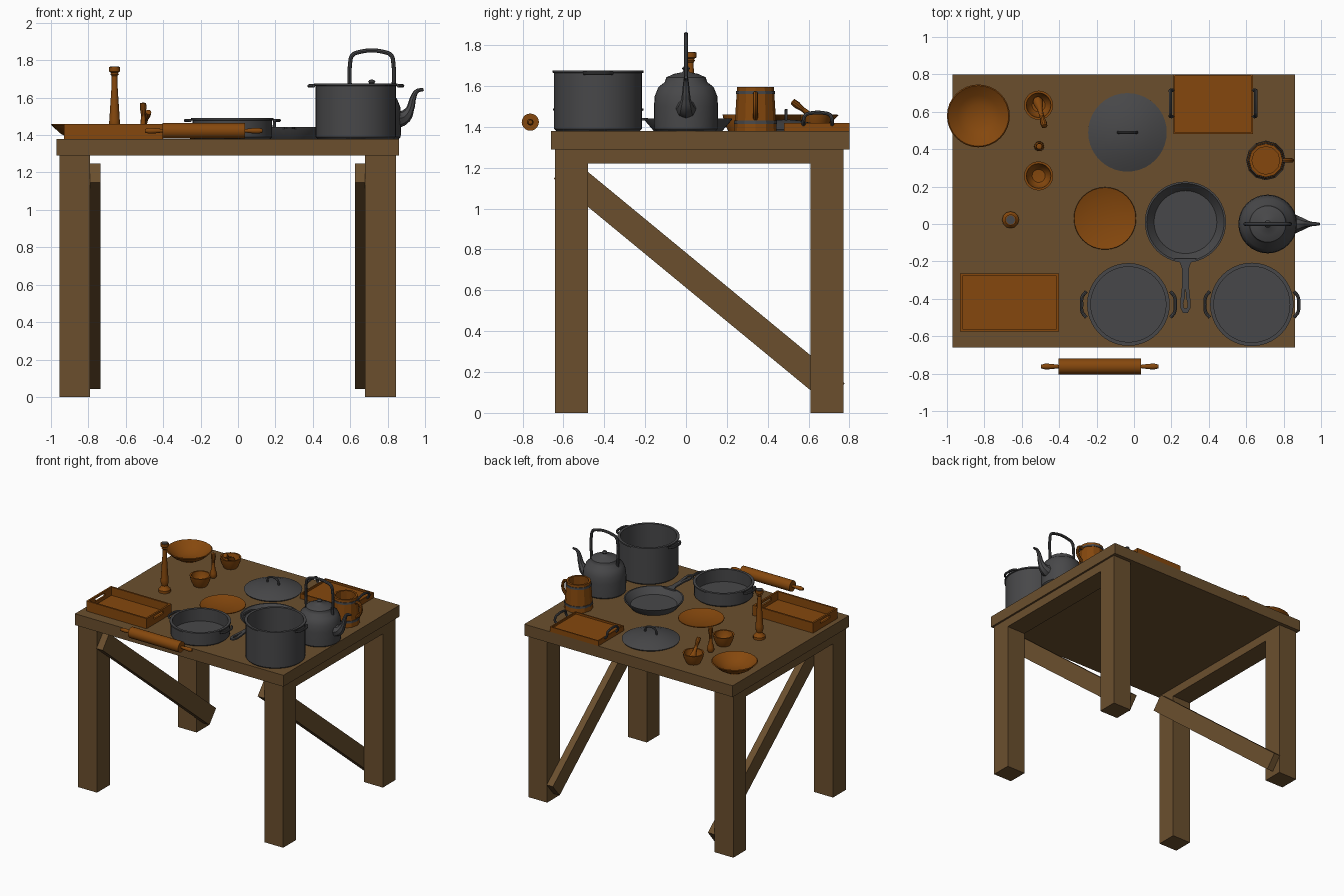
import bpy, bmesh, math
from mathutils import Vector, Matrix

old = bpy.data.objects.get("Cube")
if old:
    bpy.data.objects.remove(old, do_unlink=True)


def material(name, rgb):
    m = bpy.data.materials.new(name)
    m.use_nodes = True
    m.diffuse_color = (*rgb, 1)
    m.node_tree.nodes["Principled BSDF"].inputs["Base Color"].default_value = (*rgb, 1)
    return m


TABLE = material("table_brown", (0.145, 0.078, 0.027))
WOOD = material("orange_wood", (0.235, 0.064, 0.004))
METAL = material("grey_metal", (0.064, 0.064, 0.067))
TOP = 1.38  # table surface height


def finish(name, mesh, mat, smooth=True):
    mesh.materials.clear()
    mesh.materials.append(mat)
    ob = bpy.data.objects.new(name, mesh)
    bpy.context.collection.objects.link(ob)
    if smooth:
        bpy.ops.object.select_all(action="DESELECT")
        ob.select_set(True)
        bpy.context.view_layer.objects.active = ob
        bpy.ops.object.shade_smooth_by_angle(angle=math.radians(35))
    return ob


def from_bmesh(name, bm, mat, smooth=True):
    bmesh.ops.recalc_face_normals(bm, faces=bm.faces)
    mesh = bpy.data.meshes.new(name)
    bm.to_mesh(mesh)
    bm.free()
    return finish(name, mesh, mat, smooth)


def box(name, lo, hi, mat):
    lo, hi = Vector(lo), Vector(hi)
    bm = bmesh.new()
    bmesh.ops.create_cube(bm, size=1, matrix=Matrix.Translation((lo + hi) / 2) @ Matrix.Diagonal((*(hi - lo), 1)))
    return from_bmesh(name, bm, mat, False)


def lathe(name, profile, at, mat, segs=32, smooth=True):
    """Spin a profile of (radius, height) pairs around z."""
    bm = bmesh.new()
    vs = [bm.verts.new((r, 0, z)) for r, z in profile]
    edges = [bm.edges.new(p) for p in zip(vs, vs[1:])]
    bmesh.ops.spin(bm, geom=vs + edges, axis=(0, 0, 1), cent=(0, 0, 0),
                   angle=math.tau, steps=segs, use_duplicate=False)
    bmesh.ops.remove_doubles(bm, verts=bm.verts, dist=0.0005)
    ob = from_bmesh(name, bm, mat, smooth)
    ob.location = at
    return ob


def tube(name, pts, radius, mat, taper=None, cyclic=False):
    """Sweep a round section along a smooth path."""
    cu = bpy.data.curves.new(name, "CURVE")
    cu.dimensions = "3D"
    cu.bevel_depth, cu.bevel_resolution, cu.resolution_u = radius, 2, 5
    cu.use_fill_caps = True
    sp = cu.splines.new("BEZIER")
    sp.bezier_points.add(len(pts) - 1)
    sp.use_cyclic_u = cyclic
    for i, (bp, p) in enumerate(zip(sp.bezier_points, pts)):
        bp.co = p
        bp.handle_left_type = bp.handle_right_type = "AUTO"
        bp.radius = taper[i] if taper else 1
    tmp = bpy.data.objects.new(name + "_path", cu)
    bpy.context.collection.objects.link(tmp)
    deps = bpy.context.evaluated_depsgraph_get()
    mesh = bpy.data.meshes.new_from_object(tmp.evaluated_get(deps))
    bpy.data.objects.remove(tmp, do_unlink=True)
    return finish(name, mesh, mat)


# Table: top, legs, side rails and diagonal braces
box("table_top", (-0.97, -0.66, 1.29), (0.86, 0.80, TOP), TABLE)
for side, x0, x1, bx in (("right", -0.955, -0.79, -0.763), ("left", 0.68, 0.845, 0.652)):
    for end, y0, y1 in (("front", -0.64, -0.48), ("back", 0.61, 0.77)):
        box(f"{end}_{side}_leg", (x0, y0, 0), (x1, y1, 1.29), TABLE)
    box(f"{side}_rail", (x0, -0.48, 1.22), (x1, 0.61, 1.29), TABLE)
    brace = box(f"{side}_brace", (-0.027, -0.868, -0.066), (0.027, 0.868, 0.066), TABLE)
    brace.location = (bx, 0.065, 0.645)
    brace.rotation_euler.x = -math.radians(39.5)

# Cooking pots with a pair of side handles
for name, x, r, h in (("tall_pot", 0.63, 0.215, 0.295), ("shallow_pot", -0.03, 0.213, 0.11)):
    y = -0.43
    lathe(name, [(0, 0), (r - 0.01, 0), (r, 0.01), (r, h - 0.012), (r + 0.008, h - 0.01), (r + 0.008, h),
                 (r - 0.012, h), (r - 0.012, 0.012), (0, 0.012)], (x, y, TOP), METAL, 40)
    for s in (-1, 1):
        z = TOP + h - 0.012
        ring = [(0.19, -0.08), (0.225, -0.07), (0.247, -0.04), (0.25, 0), (0.247, 0.04), (0.225, 0.07), (0.19, 0.08)]
        tube(f"{name}_handle", [(x + s * a, y + b, z) for a, b in ring[1:-1]], 0.009, METAL)

# Pot lid with arched grip
lathe("pot_lid", [(0, 0), (0.205, 0), (0.21, 0.008), (0.19, 0.016), (0.13, 0.038), (0.06, 0.052), (0, 0.056)],
      (-0.035, 0.49, TOP), METAL, 40)
tube("lid_grip", [(-0.085, 0.49, 1.425), (-0.08, 0.49, 1.46), (-0.06, 0.49, 1.476), (-0.01, 0.49, 1.476),
                  (0.01, 0.49, 1.46), (0.015, 0.49, 1.425)], 0.008, METAL)

# Frying pan and its handle with a hanging eye
px, py = 0.275, 0.01
lathe("frying_pan", [(0, 0), (0.168, 0), (0.215, 0.055), (0.217, 0.062), (0.207, 0.062), (0.168, 0.012), (0, 0.012)],
      (px, py, TOP), METAL, 40)
bm = bmesh.new()
half = [(0.06, -0.195), (0.03, -0.215), (0.018, -0.25), (0.018, -0.34), (0.027, -0.42), (0.026, -0.46), (0.013, -0.485)]
eye = [(0.003, -0.40), (0.005, -0.41), (0.008, -0.42), (0.012, -0.435), (0.013, -0.445), (0.01, -0.457), (0.003, -0.463)]
outer = [bm.verts.new((px + a, py + b, 1.432)) for a, b in half]
inner = [bm.verts.new((px + a, py + b, 1.432)) for a, b in
         [(0, -0.195), (0, -0.26), (0, -0.34)] + eye[:1] + eye[3:4] + eye[5:6] + [(0, -0.463), (0, -0.485)]]
for i in range(6):
    bm.faces.new((outer[i], outer[i + 1], inner[i + 1], inner[i]))
bm.faces.new((outer[6], inner[7], inner[6]))
bmesh.ops.mirror(bm, geom=bm.verts[:] + bm.edges[:] + bm.faces[:], axis="X", merge_dist=0.0005,
                 matrix=Matrix.Translation((px, 0, 0)).inverted())
up = bmesh.ops.extrude_face_region(bm, geom=bm.faces[:])["geom"]
bmesh.ops.translate(bm, vec=(0, 0, 0.012), verts=[v for v in up if isinstance(v, bmesh.types.BMVert)])
from_bmesh("pan_handle", bm, METAL, False)

# Kettle: body, lid, hoop and spout
kx = 0.715
lathe("kettle_body", [(0, 0), (0.145, 0), (0.155, 0.01), (0.157, 0.12), (0.153, 0.17), (0.135, 0.215), (0.105, 0.238),
                      (0.1, 0.25), (0.097, 0.262), (0.06, 0.279), (0.02, 0.287), (0.012, 0.295), (0.02, 0.305),
                      (0.012, 0.315), (0, 0.317)], (kx, 0, TOP), METAL)
tube("kettle_hoop", [(kx + a, 0, z) for a, z in ((-0.115, 1.60), (-0.115, 1.79), (-0.105, 1.825), (-0.075, 1.842),
                     (0.075, 1.842), (0.105, 1.825), (0.115, 1.79), (0.115, 1.60))], 0.011, METAL)
tube("kettle_spout", [(0.84, 0, 1.49), (0.885, 0, 1.495), (0.92, 0, 1.54), (0.937, 0, 1.60), (0.957, 0, 1.635),
                      (0.992, 0, 1.643)], 0.04, METAL, [1.5, 1.0, 0.55, 0.4, 0.28, 0.2])

# Tankard: staved cup, metal hoops and handle
tx, ty = 0.705, 0.34
lathe("tankard", [(0, 0), (0.104, 0), (0.09, 0.215), (0.074, 0.215), (0.08, 0.02), (0, 0.02)],
      (tx, ty, TOP), WOOD, 12, False)
for z, r in ((0.035, 0.102), (0.18, 0.0925)):
    lathe("tankard_hoop", [(r - 0.01, z), (r + 0.004, z), (r + 0.003, z + 0.016), (r - 0.01, z + 0.016)],
          (tx, ty, TOP), METAL, 12, False)
tube("tankard_handle", [(0.785, ty, 1.555), (0.825, ty, 1.56), (0.842, ty, 1.53), (0.835, ty, 1.48), (0.79, ty, 1.435)],
     0.012, WOOD)

# Wooden tray with slotted ends
x0, x1, y0, y1, t = -0.93, -0.40, -0.575, -0.265, 0.014
box("tray_floor", (x0, y0, TOP), (x1, y1, TOP + 0.015), WOOD)
for y in (y0, y1 - t):
    box("tray_side", (x0, y, TOP), (x1, y + t, 1.46), WOOD)
for x in (x0, x1 - t):
    box("tray_end_lower", (x, y0, TOP), (x + t, y1, 1.42), WOOD)
    box("tray_end_upper", (x, y0, 1.443), (x + t, y1, 1.46), WOOD)
    for ya, yb in ((y0, -0.48), (-0.36, y1)):
        box("tray_end_post", (x, ya, 1.42), (x + t, yb, 1.443), WOOD)

# Serving board with rim and metal handles
x0, x1, y0, y1, t = 0.21, 0.635, 0.48, 0.80, 0.01
box("board_floor", (x0, y0, TOP), (x1, y1, 1.405), WOOD)
for y in (y0, y1 - t):
    box("board_side", (x0, y, TOP), (x1, y + t, 1.42), WOOD)
for x, s in ((x0, -1), (x1 - t, 1)):
    box("board_end", (x, y0, TOP), (x + t, y1, 1.42), WOOD)
    hx = x + t / 2 + s * 0.02
    tube("board_handle", [(hx - s * 0.016, 0.575, 1.41), (hx, 0.575, 1.43), (hx, 0.585, 1.458), (hx, 0.61, 1.467),
                          (hx, 0.68, 1.467), (hx, 0.705, 1.458), (hx, 0.715, 1.43), (hx - s * 0.016, 0.715, 1.41)],
         0.009, METAL)

# Bowls and plate
lathe("wide_bowl", [(0, 0), (0.07, 0), (0.12, 0.03), (0.168, 0.075), (0.162, 0.08), (0.11, 0.038), (0.06, 0.014), (0, 0.012)],
      (-0.832, 0.578, TOP), WOOD)
lathe("plate", [(0, 0), (0.1, 0), (0.167, 0.025), (0.165, 0.03), (0.1, 0.01), (0, 0.008)], (-0.155, 0.03, TOP), WOOD)
for y in (0.635, 0.257):
    lathe("small_bowl", [(0, 0), (0.05, 0), (0.07, 0.04), (0.078, 0.08), (0.066, 0.08), (0.058, 0.04), (0.035, 0.015), (0, 0.012)],
          (-0.51, y, TOP), WOOD, 20)

# Pestles: one standing, one resting in a bowl
pestle = [(0, 0), (0.018, 0), (0.027, 0.015), (0.025, 0.04), (0.014, 0.075), (0.012, 0.13), (0.018, 0.165), (0.016, 0.19), (0, 0.195)]
lathe("standing_pestle", pestle, (-0.507, 0.415, TOP), WOOD, 10)
lean = lathe("leaning_pestle", pestle, (-0.518, 0.67, 1.41), WOOD, 10)
lean.rotation_euler = Vector((0.04, -0.15, 0.115)).to_track_quat("Z", "Y").to_euler()

# Candlestick with metal socket
lathe("candlestick", [(0, 0), (0.045, 0), (0.045, 0.02), (0.03, 0.035), (0.022, 0.05), (0.03, 0.075), (0.028, 0.1), (0.017, 0.27),
                      (0.015, 0.335), (0.023, 0.345), (0.017, 0.352), (0.03, 0.36), (0.03, 0.383), (0, 0.383)],
      (-0.66, 0.022, TOP), WOOD, 12)
lathe("candle_socket", [(0, 0), (0.024, 0), (0.024, 0.004), (0, 0.004)], (-0.66, 0.022, TOP + 0.382), METAL, 12)

# Rolling pin lying along x
pin = lathe("rolling_pin", [(0, -0.315), (0.01, -0.313), (0.016, -0.29), (0.014, -0.26), (0.009, -0.22), (0.042, -0.22),
                            (0.042, 0.22), (0.009, 0.22), (0.014, 0.26), (0.016, 0.29), (0.01, 0.313), (0, 0.315)],
            (-0.183, -0.762, 1.423), WOOD, 20)
pin.rotation_euler.y = math.pi / 2
